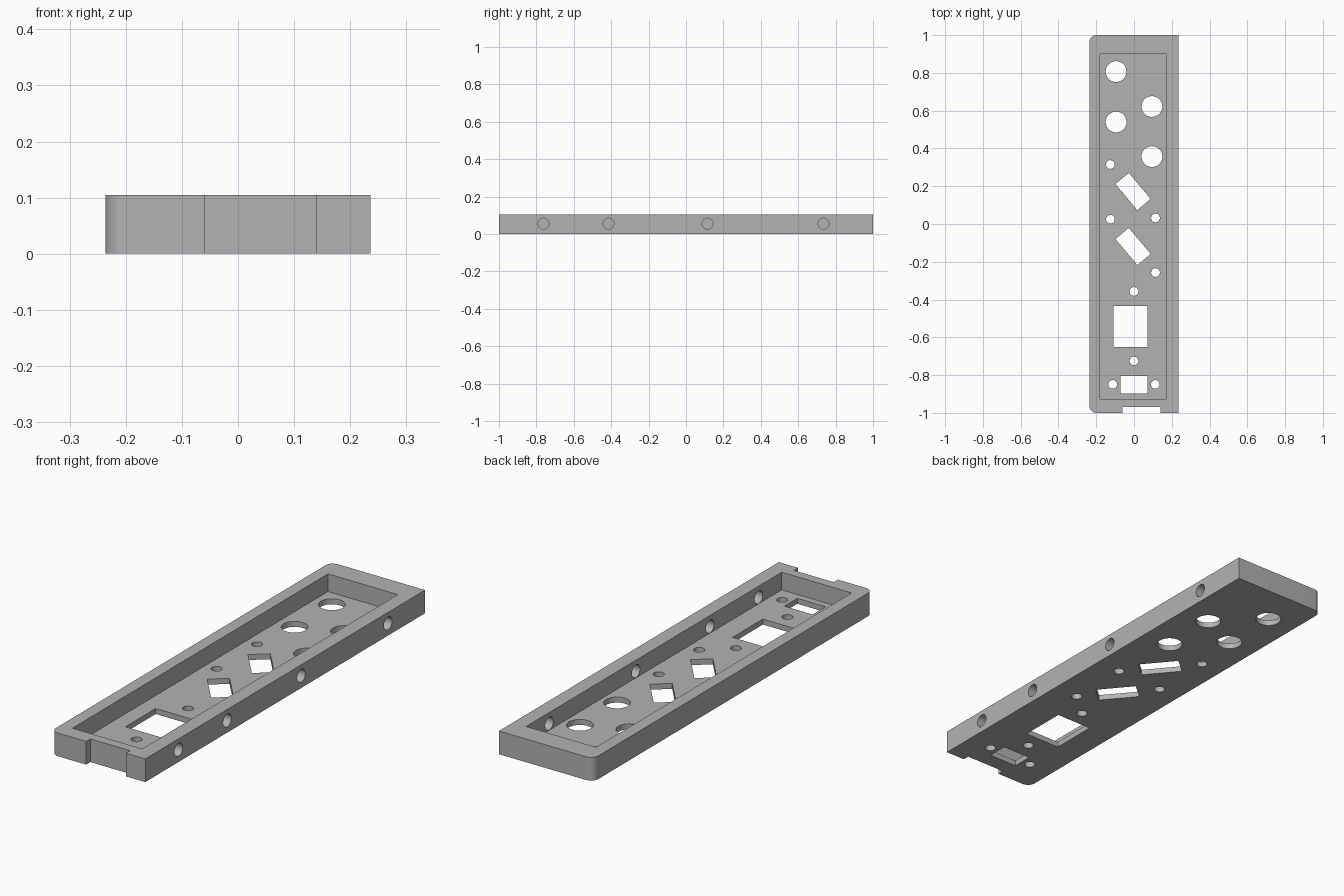
import bpy, bmesh
from math import radians, pi
from mathutils import Matrix, Vector

if "Cube" in bpy.data.objects:
    bpy.data.objects.remove(bpy.data.objects["Cube"], do_unlink=True)

HEIGHT, FLOOR = 0.105, 0.025

grey = bpy.data.materials.new("plain grey")
grey.use_nodes = True
colour = (0.45, 0.45, 0.45, 1)
grey.diffuse_color = colour
grey.node_tree.nodes["Principled BSDF"].inputs["Base Color"].default_value = colour


def add_box(bm, x0, x1, y0, y1, z0, z1, turn=0):
    centre = Vector(((x0 + x1) / 2, (y0 + y1) / 2, (z0 + z1) / 2))
    size = Matrix.Diagonal((x1 - x0, y1 - y0, z1 - z0, 1))
    spin = Matrix.Rotation(radians(turn), 4, 'Z')
    return bmesh.ops.create_cube(bm, size=1, matrix=Matrix.Translation(centre) @ spin @ size)["verts"]


def add_rod(bm, centre, radius, depth, turn=None):
    matrix = Matrix.Translation(centre) @ (turn or Matrix())
    bmesh.ops.create_cone(bm, cap_ends=True, segments=40, radius1=radius,
                          radius2=radius, depth=depth, matrix=matrix)


def make_object(name, bm):
    mesh = bpy.data.meshes.new(name)
    bm.to_mesh(mesh)
    bm.free()
    mesh.materials.append(grey)
    obj = bpy.data.objects.new(name, mesh)
    bpy.context.collection.objects.link(obj)
    return obj


def cut(target, name, bm):
    cutter = make_object(name, bm)
    mod = target.modifiers.new(name, 'BOOLEAN')
    mod.operation, mod.solver, mod.object = 'DIFFERENCE', 'EXACT', cutter
    bpy.context.view_layer.objects.active = target
    bpy.ops.object.modifier_apply(modifier=name)
    bpy.data.objects.remove(cutter, do_unlink=True)


# Outer block, with the two right-hand corners rounded
bm = bmesh.new()
add_box(bm, -0.236, 0.236, -1, 1, 0, HEIGHT)
corners = [e for e in bm.edges if all(v.co.x < 0 for v in e.verts)
           and abs(e.verts[0].co.z - e.verts[1].co.z) > 0.05]
bmesh.ops.bevel(bm, geom=corners, offset=0.037, segments=10, profile=0.5, affect='EDGES')
tray = make_object("panel_tray", bm)

# Pocket open at the top
bm = bmesh.new()
add_box(bm, -0.18, 0.17, -0.927, 0.9, FLOOR, HEIGHT + 0.1)
cut(tray, "pocket_cutter", bm)

# Openings in the floor, the side wall and the front wall
bm = bmesh.new()
low, high = -0.05, FLOOR + 0.008
middle, depth = (low + high) / 2, high - low
for x, y in [(-0.095, 0.807), (0.095, 0.622), (-0.095, 0.54), (0.095, 0.357)]:
    add_rod(bm, (x, y, middle), 0.055, depth)
for x, y in [(-0.125, 0.315), (-0.125, 0.025), (0.114, 0.032), (0.114, -0.257),
             (0, -0.357), (0, -0.725), (-0.113, -0.849), (0.113, -0.849)]:
    add_rod(bm, (x, y, middle), 0.023, depth)
for y in (0.172, -0.119):
    add_box(bm, -0.095, 0.085, y - 0.046, y + 0.046, low, high, turn=-50)
add_box(bm, -0.108, 0.071, -0.651, -0.434, low, high)
add_box(bm, -0.071, 0.071, -0.897, -0.804, low, high)
for y in (-0.762, -0.414, 0.115, 0.735):
    add_rod(bm, (0.23, y, 0.055), 0.029, 0.14, Matrix.Rotation(pi / 2, 4, 'Y'))
add_box(bm, -0.06, 0.139, -1.1, -0.97, -0.1, HEIGHT + 0.1)
cut(tray, "opening_cutter", bm)

# Smooth round walls, sharp edges
bpy.ops.object.select_all(action='DESELECT')
tray.select_set(True)
bpy.context.view_layer.objects.active = tray
bpy.ops.object.shade_smooth_by_angle(angle=radians(30))
